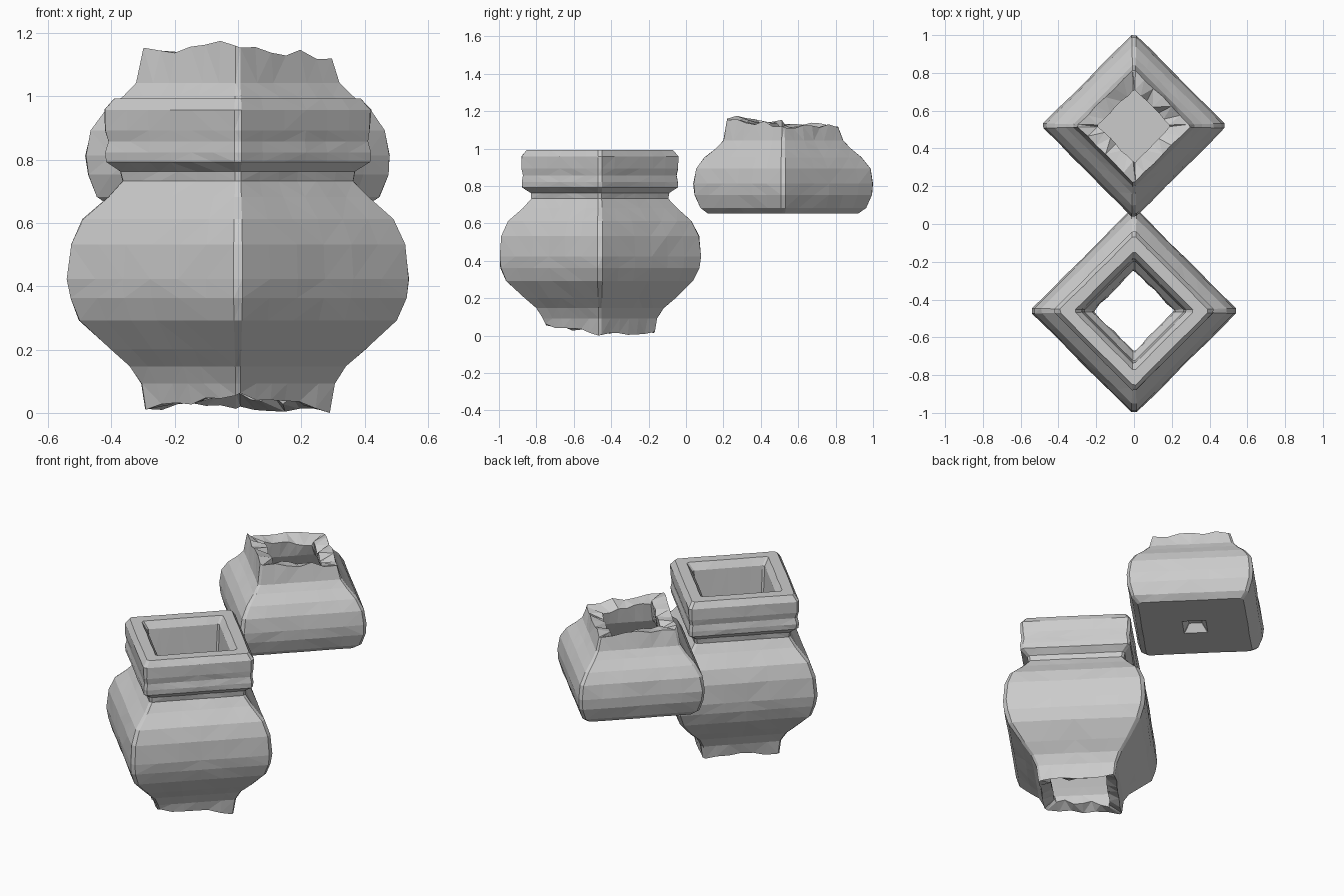
import bpy, bmesh, math, random
from mathutils import Vector

if "Cube" in bpy.data.objects:
    bpy.data.objects.remove(bpy.data.objects["Cube"])

random.seed(7)
SEG = 7          # points along each flat side
CHAMFER = 0.025  # softened vertical corners


def diamond():
    """Unit diamond outline (corners on the axes) with small chamfers."""
    pts = []
    for k in range(4):
        a = Vector((math.cos(k * math.pi / 2), math.sin(k * math.pi / 2)))
        b = Vector((math.cos((k + 1) * math.pi / 2), math.sin((k + 1) * math.pi / 2)))
        for i in range(SEG):
            t = CHAMFER + (1 - 2 * CHAMFER) * i / (SEG - 1)
            pts.append(a.lerp(b, t))
    return pts


def square_lathe(name, cy, rows, tilt, closed):
    """Sweep rows of (radius, z, jag) round a diamond; jag roughens broken edges.
    tilt = z shift of the break towards right, back, left, front."""
    outline = diamond()
    bm = bmesh.new()
    rings = []
    for r, z, jag in rows:
        ring = []
        for p in outline:
            rr, zz = r / (1 - CHAMFER), z
            if jag:
                w = (max(p.x, 0), max(p.y, 0), max(-p.x, 0), max(-p.y, 0))
                zz += sum(a * b for a, b in zip(w, tilt)) + random.uniform(-jag, jag)
                rr *= 1 + random.uniform(-jag, jag) * 1.5
            elif r > 0.1:
                rr *= 1 + random.uniform(-0.006, 0.006)
            ring.append(bm.verts.new((p.x * rr, cy + p.y * rr, zz)))
        rings.append(ring)
    n = len(outline)
    pairs = list(zip(rings, rings[1:]))
    if closed:
        pairs.append((rings[-1], rings[0]))
    for a, b in pairs:
        for i in range(n):
            j = (i + 1) % n
            bm.faces.new((a[i], a[j], b[j], b[i]))
    bmesh.ops.remove_doubles(bm, verts=bm.verts, dist=0.0005)
    bmesh.ops.recalc_face_normals(bm, faces=bm.faces)
    bmesh.ops.triangulate(bm, faces=[f for f in bm.faces if len(f.verts) > 3])
    mesh = bpy.data.meshes.new(name)
    bm.to_mesh(mesh)
    bm.free()
    obj = bpy.data.objects.new(name, mesh)
    bpy.context.collection.objects.link(obj)
    return obj


# Vase body: broken foot, belly, neck, thick rim, then down the hollow inside
body = [(0.29, 0.02, 0.012), (0.305, 0.10, 0), (0.34, 0.155, 0), (0.405, 0.21, 0),
        (0.50, 0.30, 0), (0.53, 0.37, 0), (0.538, 0.43, 0), (0.528, 0.54, 0),
        (0.49, 0.62, 0), (0.41, 0.69, 0), (0.365, 0.74, 0), (0.37, 0.77, 0),
        (0.415, 0.80, 0), (0.418, 0.83, 0), (0.41, 0.865, 0), (0.418, 0.90, 0),
        (0.42, 0.965, 0), (0.39, 1.0, 0), (0.31, 1.0, 0), (0.275, 0.96, 0),
        (0.26, 0.74, 0), (0.32, 0.68, 0), (0.42, 0.54, 0), (0.43, 0.43, 0),
        (0.40, 0.32, 0), (0.29, 0.20, 0), (0.22, 0.12, 0), (0.21, 0.045, 0.018)]
square_lathe("vase_body", -0.46, body, (-0.005, 0.01, 0.005, 0.045), True)

# Broken-off base: dented underside, bulge, jagged top, hollow inside with floor
base = [(0.0, 0.71, 0), (0.05, 0.705, 0), (0.09, 0.66, 0), (0.40, 0.66, 0),
        (0.445, 0.69, 0), (0.475, 0.76, 0), (0.48, 0.82, 0), (0.465, 0.90, 0),
        (0.42, 0.96, 0), (0.36, 1.01, 0), (0.32, 1.05, 0), (0.295, 1.14, 0.014),
        (0.19, 1.11, 0.022), (0.21, 1.03, 0), (0.30, 0.94, 0), (0.37, 0.86, 0),
        (0.36, 0.77, 0), (0.30, 0.74, 0), (0.0, 0.74, 0)]
square_lathe("vase_base", 0.52, base, (-0.015, -0.005, 0.01, 0.035), False)

# Stand the model exactly on z = 0
low = min(v.co.z for o in bpy.data.objects for v in o.data.vertices)
for o in bpy.data.objects:
    for v in o.data.vertices:
        v.co.z -= low
